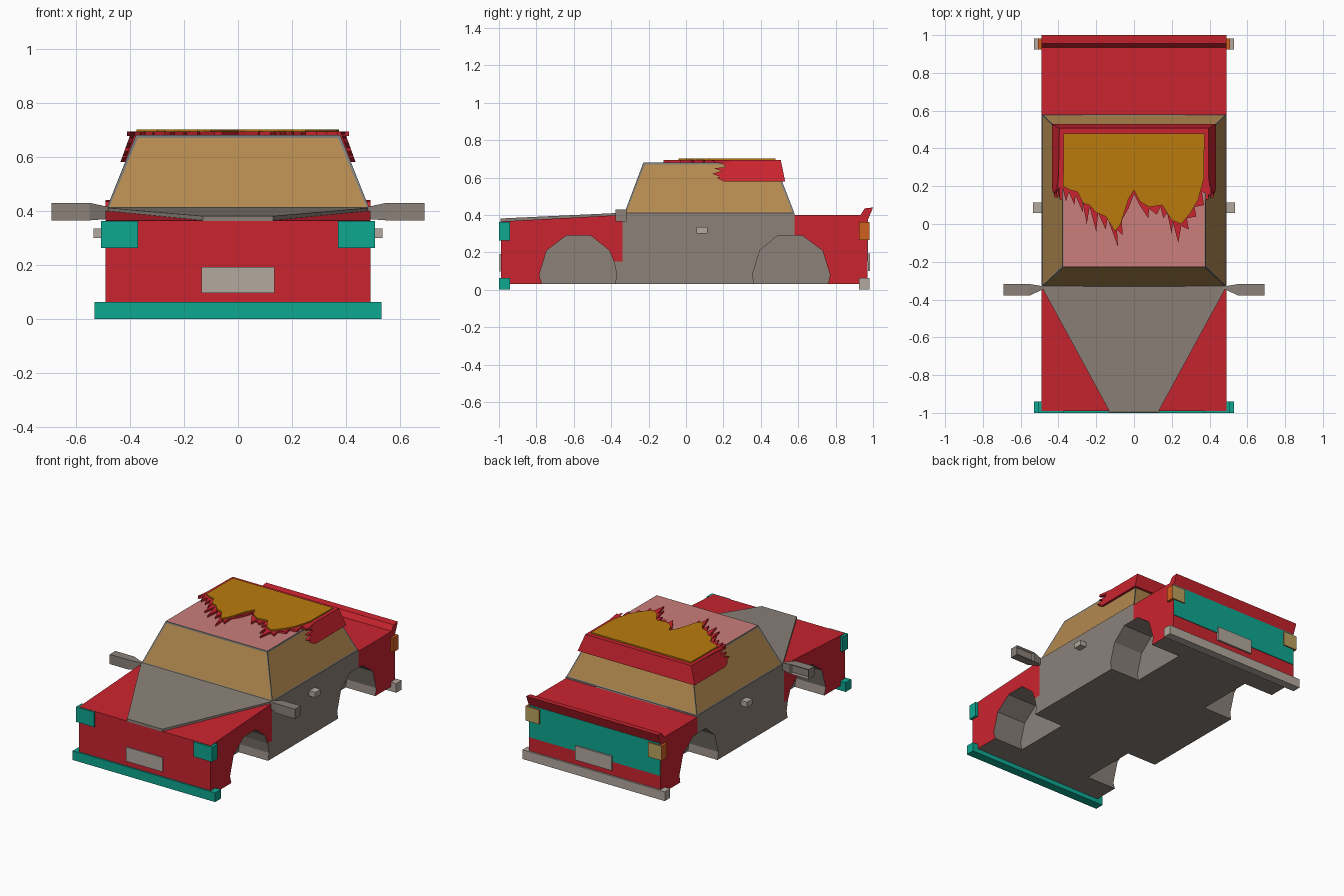
import bpy, bmesh
from mathutils import Vector

if "Cube" in bpy.data.objects:
    bpy.data.objects.remove(bpy.data.objects["Cube"])


def mat(name, r, g, b):
    m = bpy.data.materials.new(name)
    lin = [((c / 255 + 0.055) / 1.055) ** 2.4 for c in (r, g, b)]
    m.diffuse_color = (*lin, 1)
    m.use_nodes = True
    m.node_tree.nodes["Principled BSDF"].inputs["Base Color"].default_value = m.diffuse_color
    return m


RED = mat("red paint", 203, 36, 47)
GRAY = mat("warm gray", 139, 129, 121)
LIGHT = mat("light gray", 180, 169, 159)
TRIM = mat("trim gray", 128, 128, 126)
GLASS = mat("tan glass", 180, 138, 79)
PINK = mat("pink roof", 202, 126, 122)
GOLD = mat("gold", 186, 123, 14)
TEAL = mat("teal", 14, 167, 145)
AMBER = mat("amber", 208, 96, 30)
KHAKI = mat("khaki lens", 188, 162, 94)


def loft(name, a, b, mats, rule=None, edit=None):
    """Closed solid between two matching outlines; rule picks a material per face."""
    bm = bmesh.new()
    va = [bm.verts.new(p) for p in a]
    vb = [bm.verts.new(p) for p in b]
    bm.faces.new(va)
    bm.faces.new(vb[::-1])
    n = len(va)
    for i in range(n):
        j = (i + 1) % n
        bm.faces.new((va[i], vb[i], vb[j], va[j]))
    bmesh.ops.recalc_face_normals(bm, faces=bm.faces)
    bm.normal_update()
    if rule:
        for f in bm.faces:
            f.material_index = rule(f.normal, f.calc_center_median())
    if edit:
        edit(bm)
    me = bpy.data.meshes.new(name)
    bm.to_mesh(me)
    bm.free()
    for m in mats:
        me.materials.append(m)
    ob = bpy.data.objects.new(name, me)
    bpy.context.collection.objects.link(ob)
    return ob


def solid(name, pts, vec, mats, rule=None, edit=None):
    return loft(name, pts, [Vector(p) + Vector(vec) for p in pts], mats, rule, edit)


def box(name, x, y, z, mats, rule=None, edit=None):
    pts = [(x[0], y[0], z[0]), (x[1], y[0], z[0]), (x[1], y[1], z[0]), (x[0], y[1], z[0])]
    return solid(name, pts, (0, 0, z[1] - z[0]), mats, rule, edit)


def rect(x, y0, y1, z):
    return [(-x, y0, z), (x, y0, z), (x, y1, z), (-x, y1, z)]


# Body core between the wheel wells: red ends and decks, gray elsewhere
def core_rule(n, c):
    return 1 if abs(n.y) > .9 or (n.z > .5 and not -.34 < c.y < .58) else 0


core = [(-.99, .03), (.97, .03), (.97, .40), (.58, .40), (-.34, .40), (-.99, .365)]
solid("body_core", [(-.27, y, z) for y, z in core], (.54, 0, 0), [GRAY, RED], core_rule)


# Outer panels with eight-sided wheel arches
def panel_rule(n, c):
    arch = abs(n.x) < .5 and c.z < .3 and (-.8 < c.y < -.36 or .35 < c.y < .78)
    return 1 if arch or n.z < -.9 else 0


fender = [(-.99, .03), (-.77, .03), (-.785, .08), (-.745, .21), (-.64, .29), (-.51, .29),
          (-.41, .21), (-.385, .15), (-.34, .15), (-.34, .40), (-.99, .365)]
door = [(-.34, .15), (-.385, .15), (-.37, .08), (-.38, .03), (.365, .03), (.355, .08),
        (.395, .21), (.49, .29), (.58, .29), (.58, .41), (-.34, .41)]
quarter = [(.58, .29), (.62, .29), (.73, .21), (.77, .08), (.76, .03), (.97, .03),
           (.97, .40), (.58, .40)]
for s, side in ((1, "right"), (-1, "left")):
    for part, prof, mats in (("front_fender", fender, [RED, GRAY]),
                             ("door_panel", door, [GRAY, GRAY]),
                             ("rear_quarter", quarter, [RED, GRAY])):
        solid(f"{part}_{side}", [(s * .27, y, z) for y, z in prof], (s * .22, 0, 0),
              mats, panel_rule)

# Raised hood panel
hood = [(-.49, -.33, .412), (.49, -.33, .412), (.13, -.992, .381), (-.13, -.992, .381)]
solid("hood_panel", hood, (0, 0, -.018), [GRAY])

# Rear lip spoiler
lip = [(.93, .395), (.955, .435), (1.0, .44), (.972, .372)]
solid("rear_lip", [(-.49, y, z) for y, z in lip], (.98, 0, 0), [RED])


# Cabin: trim frame, inset glass on four sides, pink roof
def windows(bm):
    sides = [f for f in bm.faces if abs(f.normal.z) < .9]
    top = [f for f in bm.faces if f.normal.z > .9]
    bmesh.ops.inset_individual(bm, faces=sides, thickness=.013, depth=-.003)
    bmesh.ops.inset_individual(bm, faces=top, thickness=.006)
    for f in sides:
        f.material_index = 1
    for f in top:
        f.material_index = 2


loft("cabin", rect(.487, -.33, .58, .408), rect(.378, -.228, .475, .68),
     [TRIM, GLASS, PINK], None, windows)

# Red roof cover with flame edge, and the gold layer above it
red_edge = [(-.40, .25), (-.41, .16), (-.385, .22), (-.36, .12), (-.345, .17), (-.315, .10),
            (-.31, .15), (-.27, .06), (-.275, .13), (-.25, 0), (-.235, .09), (-.20, -.04),
            (-.19, .06), (-.15, -.03), (-.14, .03), (-.085, -.12), (-.09, -.03), (-.06, -.06),
            (-.065, .02), (-.03, .08), (0, .16), (.03, .10), (.075, .03), (.08, .08),
            (.12, .05), (.14, .09), (.155, .03), (.175, .06), (.20, -.05), (.205, .01),
            (.235, -.10), (.25, -.01), (.29, -.03), (.28, .03), (.33, .04), (.32, .09),
            (.37, .10), (.36, .17), (.41, .15), (.395, .25)]
gold_edge = [(-.375, .20), (-.34, .18), (-.30, .17), (-.27, .11), (-.235, .10), (-.20, .06),
             (-.15, .04), (-.10, -.04), (-.07, 0), (-.03, .13), (0, .18), (.03, .12),
             (.08, .09), (.15, .10), (.20, .02), (.25, 0), (.30, .06), (.34, .13), (.37, .24)]
for name, edge, x, y, z, h, m in (("roof_flames", red_edge, .395, .507, .678, .015, RED),
                                  ("roof_gold", gold_edge, .373, .478, .692, .01, GOLD)):
    pts = edge + [(x, y), (-x, y)]
    solid(name, [(px, py, z) for px, py in pts], (0, 0, h), [m])

# Cover skirts down the sides (torn front edge) and the back
skirt = [(.53, .58), (.507, .692), (.13, .692), (.20, .67), (.21, .655), (.15, .65),
         (.19, .635), (.14, .62), (.18, .605), (.165, .598), (.20, .58)]
for s, side in ((1, "right"), (-1, "left")):
    solid(f"cover_skirt_{side}", [(s * (.395 + (.692 - z) * .36), y, z) for y, z in skirt],
          (-s * .016, 0, 0), [RED])
solid("cover_skirt_back", [(-.435, .53, .58), (.435, .53, .58), (.395, .507, .692),
                           (-.395, .507, .692)], (0, -.016, 0), [RED])

# Bumpers, license plates and tail panel
box("front_bumper", (-.53, .53), (-1, -.94), (0, .062), [TEAL])
box("rear_bumper", (-.53, .53), (.925, .982), (0, .062), [LIGHT])
box("front_plate", (-.135, .135), (-.998, -.989), (.097, .192), [LIGHT])
box("tail_panel", (-.488, .488), (.969, .974), (.155, .372), [TEAL])
box("rear_plate", (-.135, .135), (.973, .985), (.10, .195), [LIGHT])


# Mirror glass recessed into the rear of the housing
def recess(bm):
    back = [f for f in bm.faces if f.normal.y > .9]
    bmesh.ops.inset_individual(bm, faces=back, thickness=.012, depth=-.012)


# Lamps, handles and mirrors on both sides
for s, side in ((1, "right"), (-1, "left")):
    def sx(a, b):
        return (s * a, s * b)
    box(f"headlight_{side}", sx(.37, .507), (-1, -.94), (.263, .363), [TEAL])
    box(f"tail_light_{side}", sx(.405, .507), (.925, .982), (.265, .362), [AMBER, KHAKI],
        lambda n, c: 1 if n.y > .9 else 0)
    box(f"door_handle_{side}", sx(.48, .535), (.057, .115), (.30, .335), [LIGHT])
    box(f"mirror_{side}", sx(.55, .69), (-.378, -.318), (.365, .43), [GRAY], None, recess)
    inner = [(s * .48, y, z) for y, z in ((-.345, .37), (-.33, .37), (-.33, .415), (-.345, .415))]
    outer = [(s * .55, y, z) for y, z in ((-.378, .365), (-.318, .365), (-.318, .43), (-.378, .43))]
    loft(f"mirror_arm_{side}", inner, outer, [GRAY])
